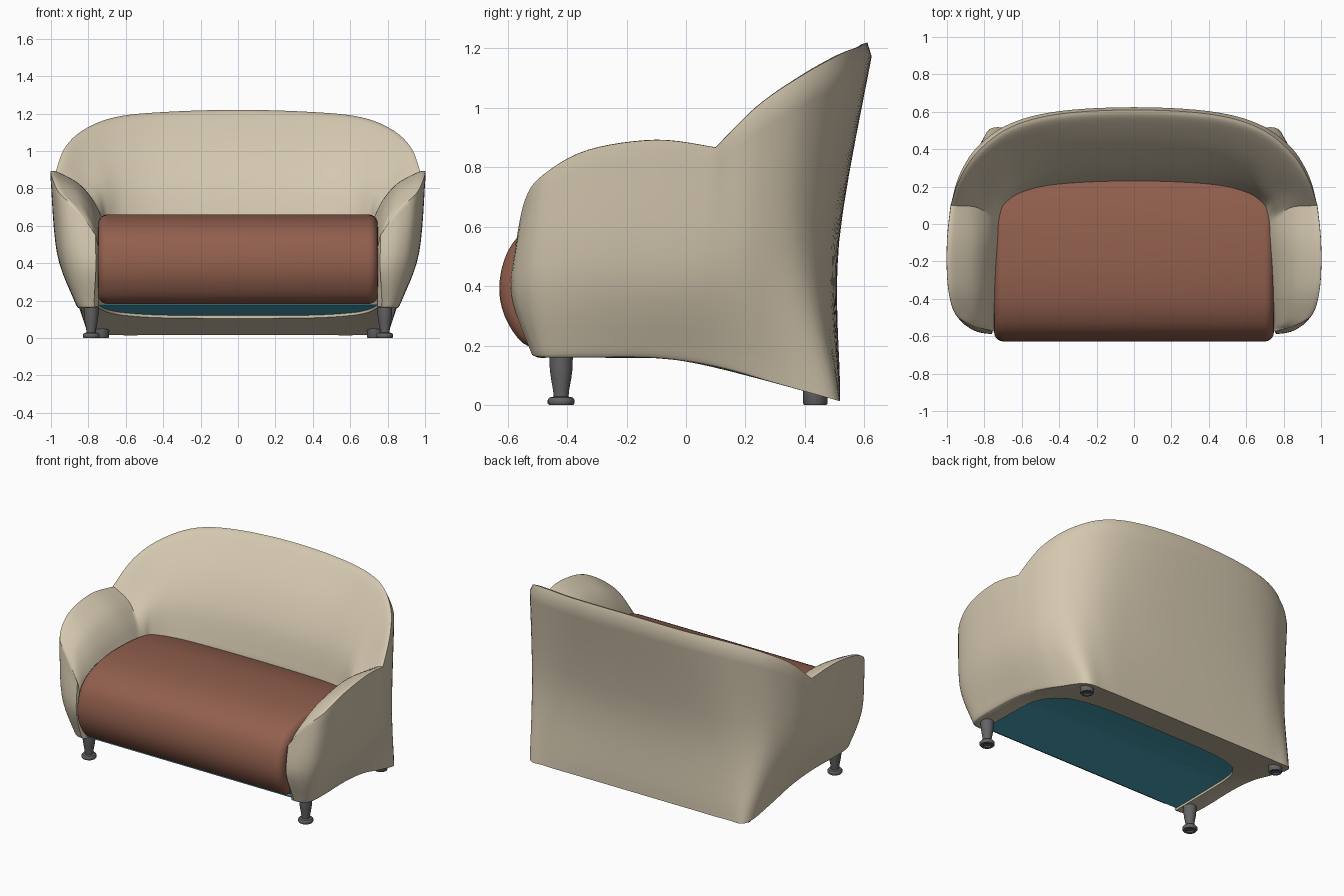
import bpy, bmesh, math
from mathutils import Vector as V

if "Cube" in bpy.data.objects:
    bpy.data.objects.remove(bpy.data.objects["Cube"])


def material(name, rgb):
    m = bpy.data.materials.new(name)
    m.diffuse_color = (*rgb, 1)
    m.use_nodes = True
    m.node_tree.nodes["Principled BSDF"].inputs["Base Color"].default_value = m.diffuse_color
    return m


BEIGE = material("beige upholstery", (0.66, 0.575, 0.43))
RUST = material("rust cushion fabric", (0.285, 0.115, 0.075))
TEAL = material("teal underside cloth", (0.07, 0.38, 0.50))
GREY = material("grey leg", (0.125, 0.125, 0.13))


def make(name, verts, faces, mat, angle=40):
    me = bpy.data.meshes.new(name)
    bm = bmesh.new()
    vs = [bm.verts.new(v) for v in verts]
    for f in faces:
        bm.faces.new([vs[i] for i in f])
    bmesh.ops.remove_doubles(bm, verts=bm.verts, dist=1e-5)
    bmesh.ops.recalc_face_normals(bm, faces=bm.faces)
    bm.to_mesh(me)
    bm.free()
    me.materials.append(mat)
    ob = bpy.data.objects.new(name, me)
    bpy.context.collection.objects.link(ob)
    bpy.ops.object.select_all(action='DESELECT')
    ob.select_set(True)
    bpy.context.view_layer.objects.active = ob
    bpy.ops.object.shade_smooth_by_angle(angle=math.radians(angle))
    return ob


def strips(rows, n):
    """Quads joining consecutive closed rows of n points, plus both end caps."""
    quads = [(a * n + k, a * n + (k + 1) % n, (a + 1) * n + (k + 1) % n, (a + 1) * n + k)
             for a in range(rows - 1) for k in range(n)]
    return quads + [tuple(range(n)), tuple(range(rows * n - n, rows * n))]


def spline(pts, n, before=None):
    """Catmull-Rom curve through pts, n steps per span."""
    p = [before if before else pts[0]] + list(pts) + [pts[-1]]
    out = []
    for i in range(1, len(p) - 2):
        a, b, c, d = p[i - 1:i + 3]
        for k in range(n):
            t = k / n
            out.append(0.5 * (2 * b + (c - a) * t + (2 * a - 5 * b + 4 * c - d) * t * t
                              + (3 * b - a - 3 * c + d) * t ** 3))
    return out + [pts[-1]]


def rail(pts, crease=False, n=6):
    """Half rail from back centre to arm front; optional notch where arm meets back."""
    p = [V(q) for q in pts]
    before = V((-p[1].x, p[1].y, p[1].z))
    if crease:
        return spline(p[:6], n, before)[:-1] + spline(p[5:], n)
    return spline(p, n, before)


# Shell rails: ridge, outer waist, outer hem, inner roll, seat line, inner hem
ridge = rail([(0, .61, 1.22), (.4, .588, 1.208), (.66, .518, 1.18), (.83, .392, 1.11),
              (.93, .245, 1.01), (.98, .1, .867), (1, -.1, .892), (.995, -.33, .858),
              (.955, -.48, .775), (.87, -.54, .695), (.76, -.572, .55)], True)
waist = rail([(0, .515, .55), (.4, .506, .55), (.67, .475, .55), (.84, .385, .55),
              (.925, .24, .5), (.955, .08, .45), (.967, -.1, .45), (.962, -.33, .45),
              (.925, -.5, .42), (.85, -.57, .40), (.76, -.587, .37)])
hem = rail([(0, .518, .015), (.4, .518, .015), (.65, .516, .015), (.785, .495, .02),
            (.82, .3, .075), (.832, .1, .13), (.842, -.1, .158), (.848, -.33, .16),
            (.84, -.45, .16), (.81, -.50, .163), (.757, -.515, .168)])
roll = rail([(0, .40, 1.01), (.4, .382, 1.0), (.62, .325, .975), (.75, .245, .93),
             (.82, .17, .87), (.845, .09, .80), (.85, -.1, .825), (.85, -.33, .79),
             (.84, -.47, .725), (.80, -.54, .635), (.752, -.57, .51)], True)
seat_line = rail([(0, .23, .59), (.4, .212, .59), (.6, .165, .59), (.69, .10, .60),
                  (.708, .05, .61), (.716, 0, .62), (.724, -.1, .63), (.736, -.33, .6),
                  (.742, -.45, .56), (.745, -.53, .49), (.745, -.56, .42)])
inner_hem = rail([(0, .23, .105), (.4, .22, .108), (.6, .17, .12), (.68, .10, .133),
                  (.715, .03, .145), (.73, -.03, .152), (.74, -.1, .158), (.745, -.33, .16),
                  (.745, -.45, .16), (.745, -.495, .16), (.745, -.51, .168)])

# Cross-section loop at each station along the rails
half = []
for i, (r, w, h, o, s, q) in enumerate(zip(ridge, waist, hem, roll, seat_line, inner_hem)):
    out = r - o
    out.z = 0
    out.normalize()
    push = .021 if i < 18 else max(.003, .021 - .0018 * (i - 18))
    rim = r.lerp(w, .07) + out * push
    low = h.lerp(w, .12) + out * .012 * min(1, max(0, (i - 24) / 12))
    crown = r.lerp(o, .25) + V((0, 0, .07 * (r - o).length))
    belly = o.lerp(s, .5) + (V((0, 0, .5)) - out) * .06 * (o - s).length
    loop = spline([h, low, w, rim], 6) + spline([r, crown, o, belly, s], 5)
    loop += [s.lerp(q, t) for t in (.33, .67)] + [q, q.lerp(h, .5)]
    half.append(loop)
mirrored = [[V((-p.x, p.y, p.z)) for p in loop] for loop in half[:0:-1]]
loops = mirrored + half
make("sofa_shell", [p for loop in loops for p in loop], strips(len(loops), len(half[0])), BEIGE)

# Thin cloth panel closing the underside, following the hem curve
verts = []
for p in [q for q in inner_hem[1:] if q.y > -.5]:
    z = p.z + .014
    verts += [(-p.x, p.y, z), (p.x, p.y, z), (p.x, p.y, z + .006), (-p.x, p.y, z + .006)]
make("underside_panel", verts, strips(len(verts) // 4, 4), TEAL)

# Seat cushion: side profile (y, z) swept across, ends rounded
side = spline([V(p) for p in [(-.47, .182), (-.55, .21), (-.61, .30), (-.628, .40),
              (-.605, .505), (-.55, .58), (-.45, .632), (-.32, .656), (-.17, .66),
              (0, .648), (.15, .618), (.28, .575)]], 4) + [V((.29, .4)), V((.24, .19))]
mid = V((-.15, .42))
ends = [(.748 - .05 * (1 - math.sin(a)), .05 * (1 - math.cos(a)))
        for a in (math.pi / 2 * k / 5 for k in range(6))]
rows = [(-x, d) for x, d in ends[::-1]] + ends
verts = [(x, mid.x + (p - mid).x * (1 - d / .48), mid.y + (p - mid).y * (1 - d / .24))
         for x, d in rows for p in side]
make("seat_cushion", verts, strips(len(rows), len(side)), RUST)


def lathe(name, profile, x, y, seg=32):
    verts = [(x + r * math.cos(2 * math.pi * k / seg), y + r * math.sin(2 * math.pi * k / seg), z)
             for r, z in profile for k in range(seg)]
    make(name, verts, strips(len(profile), seg), GREY)


# Turned legs: tall at the front, low feet at the back
foot = [(.020, .008), (.024, 0), (.04, 0), (.045, .006), (.045, .018), (.039, .026)]
for sx, tag in ((-1, "left"), (1, "right")):
    lathe("front_leg_" + tag, foot + [(.025, .029), (.027, .05), (.034, .09), (.038, .12),
                                      (.040, .18)], sx * .785, -.42)
    lathe("back_leg_" + tag, [(.020, .008), (.024, 0), (.037, 0), (.041, .006), (.041, .06)],
          sx * .73, .435)
